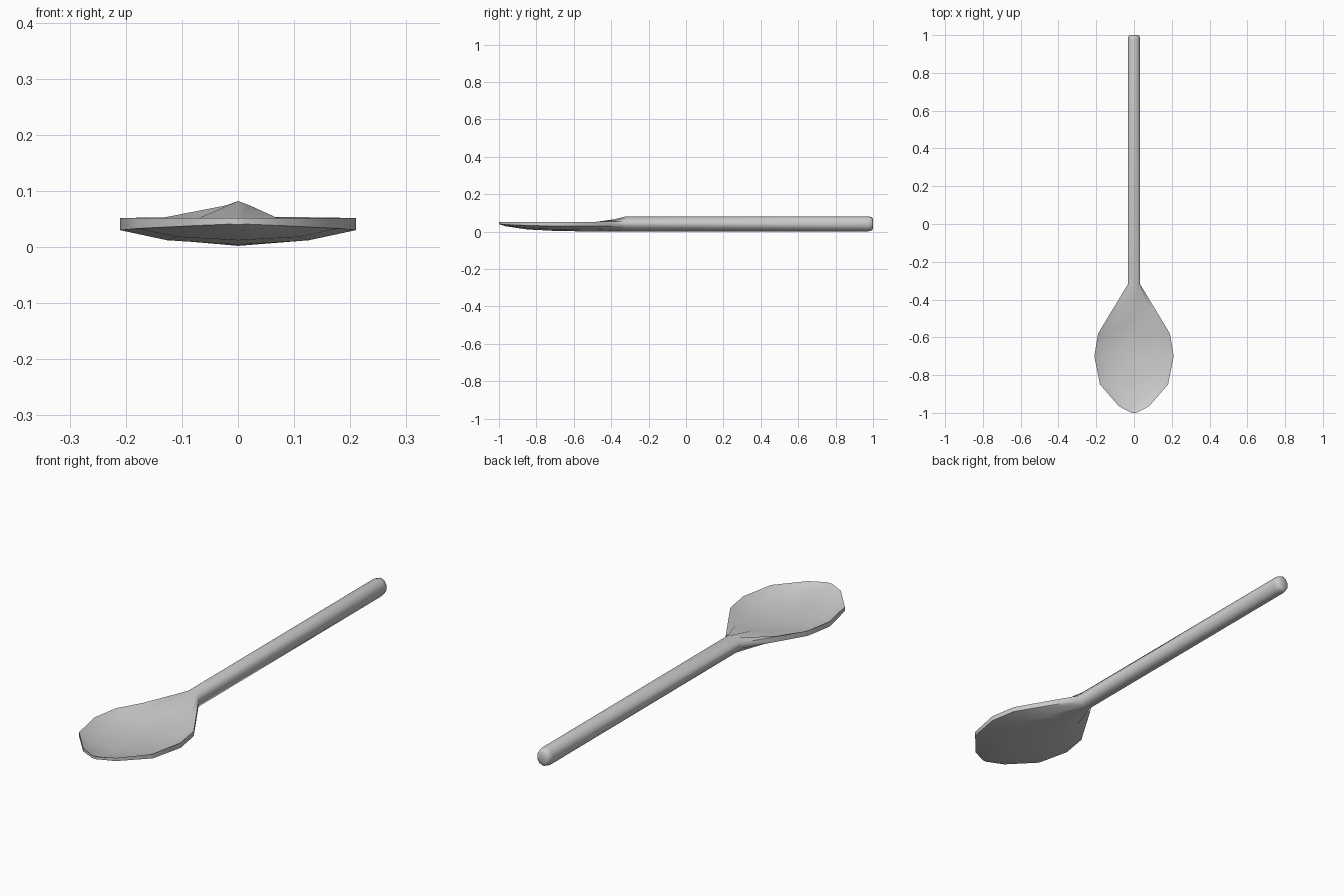
import bpy, bmesh, math

cube = bpy.data.objects.get("Cube")
if cube:
    bpy.data.objects.remove(cube, do_unlink=True)

grey = bpy.data.materials.new("light_grey")
grey.use_nodes = True
colour = (0.6, 0.6, 0.6, 1)
grey.diffuse_color = colour
grey.node_tree.nodes["Principled BSDF"].inputs["Base Color"].default_value = colour


def mirrored(right):
    """Closed ring from the +x half profile, top centre to bottom centre."""
    return right + [(-x, z) for x, z in reversed(right[1:-1])]


def round_section(r, h):
    """Ten-sided handle section of half width r and half height h."""
    return mirrored([(r * math.sin(math.pi * i / 5) / math.sin(math.pi * 0.4),
                      0.042 + h * math.cos(math.pi * i / 5)) for i in range(6)])


def bowl_section(w, rim, floor, inner, edge, belly, keel):
    """Hollow section: floor centre, inner wall, rim, outer edge, belly, keel."""
    return mirrored([(0, floor), (w * 0.72, inner), (w, rim),
                     (w, edge), (w * 0.6, belly), (0, keel)])


# Bowl from the tip to the neck: y, half width, rim, floor, inner, edge, belly, keel
bowl = [
    (-1.00, 0.012, 0.052, 0.051, 0.052, 0.041, 0.040, 0.040),
    (-0.965, 0.08, 0.052, 0.040, 0.043, 0.038, 0.033, 0.029),
    (-0.85, 0.18, 0.052, 0.021, 0.029, 0.033, 0.018, 0.012),
    (-0.70, 0.21, 0.052, 0.015, 0.024, 0.030, 0.012, 0.004),
    (-0.58, 0.19, 0.052, 0.021, 0.028, 0.030, 0.012, 0.002),
    (-0.48, 0.13, 0.053, 0.042, 0.041, 0.030, 0.011, 0.002),
]
sections = [(y, bowl_section(*dims)) for y, *dims in bowl]

# Handle with a rounded end: y, half width, half height
for y, r, h in [(-0.32, 0.033, 0.04), (0.975, 0.033, 0.04),
                (0.993, 0.03, 0.036), (1.0, 0.022, 0.026)]:
    sections.append((y, round_section(r, h)))

# Loft the sections into one skin
bm = bmesh.new()
rings = [[bm.verts.new((x, y, z)) for x, z in ring] for y, ring in sections]
count = len(rings[0])
for a, b in zip(rings, rings[1:]):
    for i in range(count):
        j = (i + 1) % count
        bm.faces.new((a[i], a[j], b[j], b[i]))
bm.faces.new(rings[0])
bm.faces.new(rings[-1])
bmesh.ops.recalc_face_normals(bm, faces=bm.faces)
mesh = bpy.data.meshes.new("spoon")
bm.to_mesh(mesh)
bm.free()
mesh.materials.append(grey)

spoon = bpy.data.objects.new("spoon", mesh)
bpy.context.collection.objects.link(spoon)
bpy.context.view_layer.objects.active = spoon
spoon.select_set(True)
bpy.ops.object.shade_smooth_by_angle(angle=math.radians(50))
